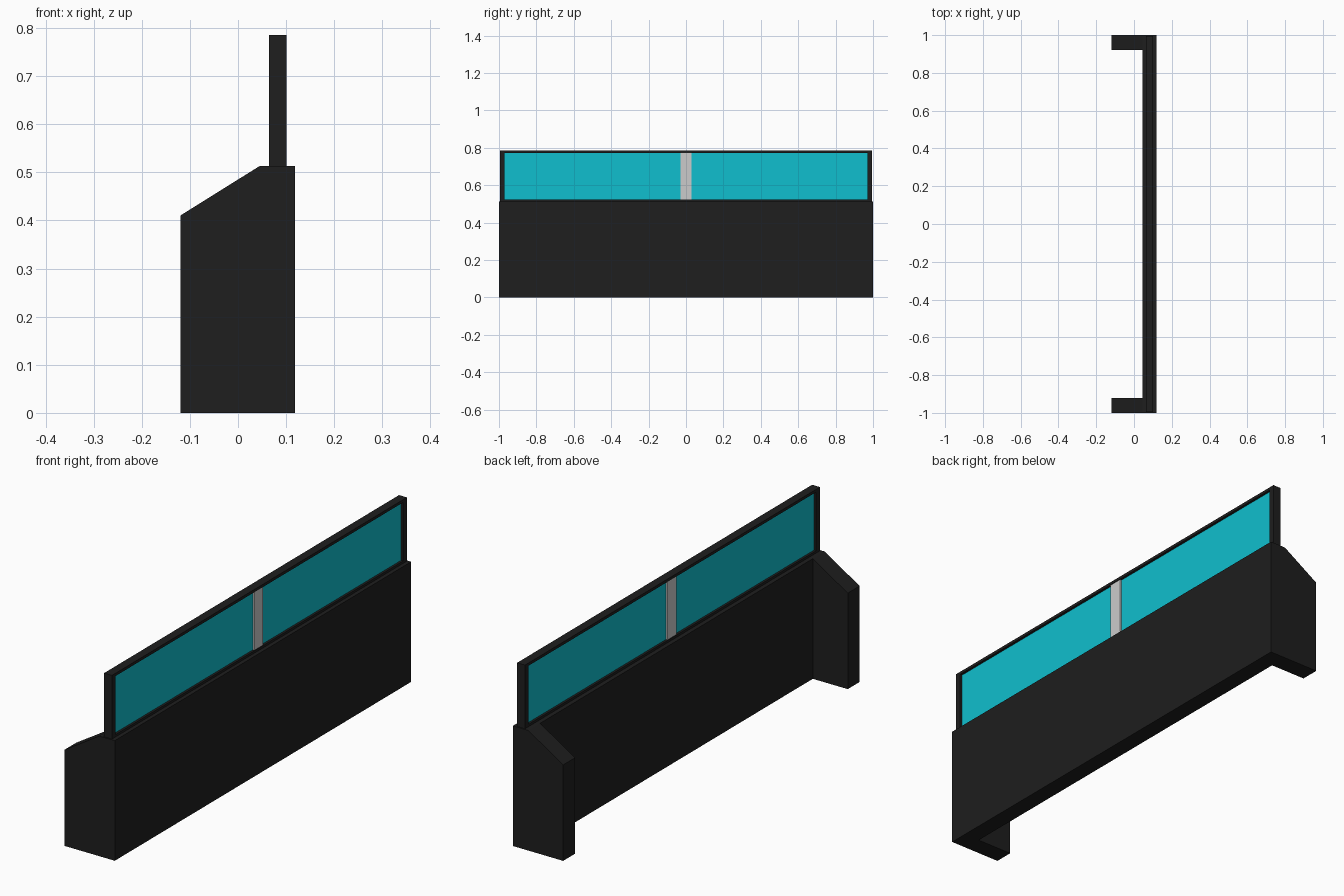
import bpy, bmesh

if "Cube" in bpy.data.objects:
    bpy.data.objects.remove(bpy.data.objects["Cube"])


def material(name, rgb):
    m = bpy.data.materials.new(name)
    m.diffuse_color = (*rgb, 1)
    m.use_nodes = True
    m.node_tree.nodes["Principled BSDF"].inputs["Base Color"].default_value = m.diffuse_color
    return m


def finish(name, bm, mat=None):
    bmesh.ops.recalc_face_normals(bm, faces=bm.faces)
    me = bpy.data.meshes.new(name)
    bm.to_mesh(me)
    bm.free()
    ob = bpy.data.objects.new(name, me)
    bpy.context.collection.objects.link(ob)
    if mat:
        me.materials.append(mat)
    return ob


def extrude(bm, vec):
    """Extrude every face of bm into a closed solid; returns the moved verts."""
    geom = bmesh.ops.extrude_face_region(bm, geom=bm.faces[:], use_keep_orig=True)["geom"]
    verts = [g for g in geom if isinstance(g, bmesh.types.BMVert)]
    bmesh.ops.translate(bm, verts=verts, vec=vec)
    return verts


def box(name, x, y, z, mat=None):
    bm = bmesh.new()
    bmesh.ops.create_cube(bm, size=1)
    for v in bm.verts:
        v.co = [lo + (c + 0.5) * (hi - lo) for c, (lo, hi) in zip(v.co, (x, y, z))]
    return finish(name, bm, mat)


dark = material("dark", (0.013, 0.013, 0.013))
cyan = material("cyan", (0.005, 0.52, 0.62))

BACK, INNER, FRONT = -0.12, 0.045, 0.118
TOP, LOW, WING = 0.513, 0.41, 0.92

# Barrier body: long panel with two wings whose tops slope down
bm = bmesh.new()
spine = [bm.verts.new((INNER, y, 0)) for y in (-1, -WING, WING, 1)]
bm.faces.new(spine + [bm.verts.new((FRONT, y, 0)) for y in (1, -1)])
for a, b in (spine[:2], spine[2:]):
    bm.faces.new([b, a] + [bm.verts.new((BACK, v.co.y, 0)) for v in (a, b)])
for v in extrude(bm, (0, 0, TOP)):
    if v.co.x < INNER - 0.01:
        v.co.z = LOW
finish("barrier_body", bm, dark)

# Window frame: rectangular ring with an opening
bm = bmesh.new()
rings = []
for y, z0, z1 in ((0.995, TOP, 0.785), (0.97, 0.523, 0.773)):
    rings.append([bm.verts.new((0.064, *p)) for p in ((-y, z0), (y, z0), (y, z1), (-y, z1))])
for i in range(4):
    j = (i + 1) % 4
    bm.faces.new((rings[0][i], rings[0][j], rings[1][j], rings[1][i]))
extrude(bm, (0.037, 0, 0))
finish("window_frame", bm, dark)

# Two glass panes and the post between them
for side, y in (("left", (-0.97, -0.03)), ("right", (0.03, 0.97))):
    box("glass_" + side, (0.074, 0.091), y, (0.523, 0.773), cyan)
box("centre_post", (0.067, 0.098), (-0.03, 0.03), (0.523, 0.773))
